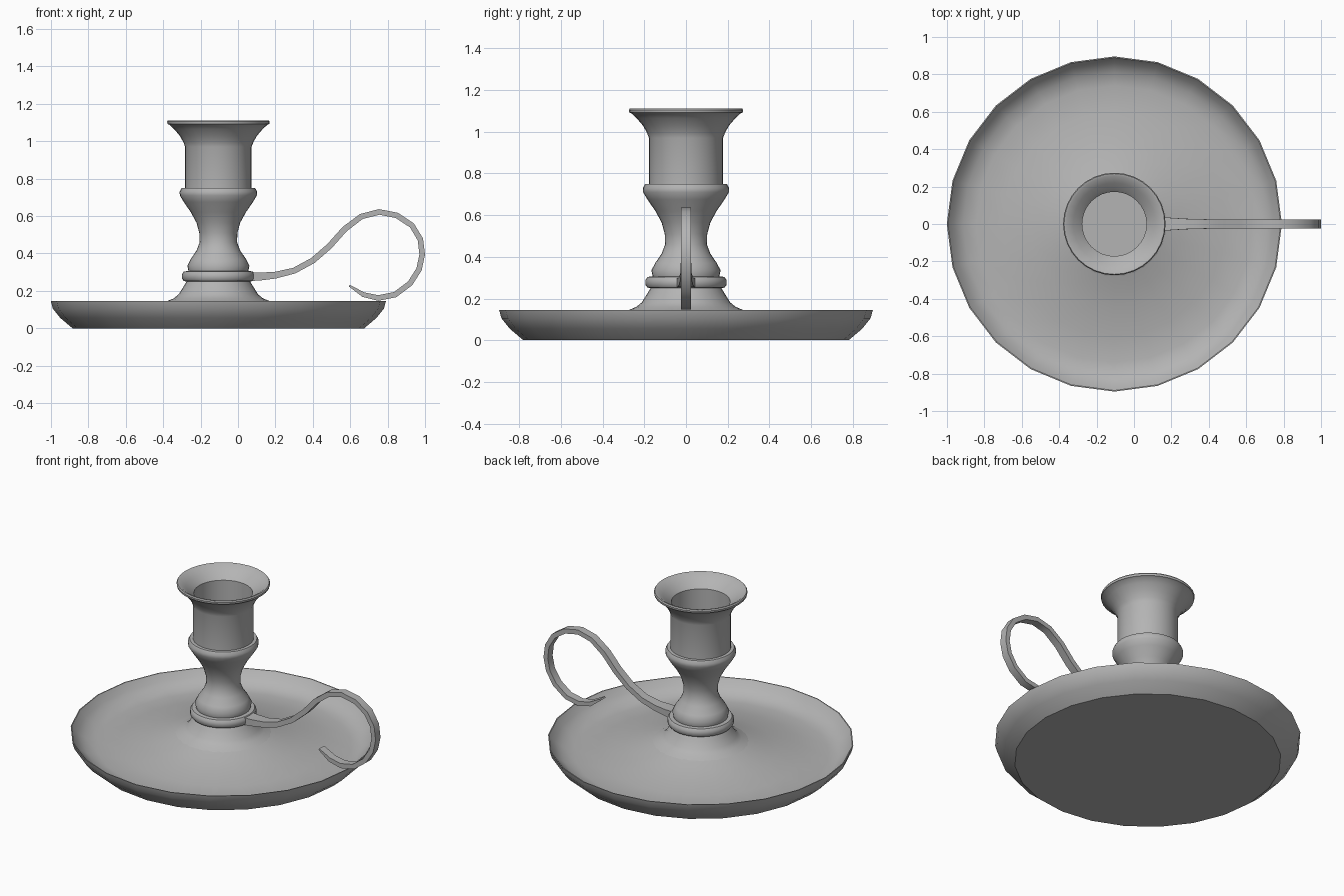
import bpy, bmesh
from math import sin, cos, pi, radians
from mathutils import Vector

CX = -0.105  # axis of the dish and column

# dark grey metal
metal = bpy.data.materials.new("grey_metal")
metal.diffuse_color = (0.455, 0.455, 0.455, 1)


def finish(name, bm):
    bmesh.ops.recalc_face_normals(bm, faces=bm.faces)
    me = bpy.data.meshes.new(name)
    bm.to_mesh(me)
    bm.free()
    me.materials.append(metal)
    ob = bpy.data.objects.new(name, me)
    bpy.context.collection.objects.link(ob)
    bpy.ops.object.select_all(action='DESELECT')
    ob.select_set(True)
    bpy.context.view_layer.objects.active = ob
    bpy.ops.object.shade_smooth_by_angle(angle=radians(40))
    return ob


def skin(bm, rings):
    # bridge consecutive closed rings and cap both ends
    n = len(rings[0])
    for a, b in zip(rings, rings[1:]):
        for i in range(n):
            j = (i + 1) % n
            bm.faces.new((a[i], a[j], b[j], b[i]))
    bm.faces.new(rings[0])
    bm.faces.new(rings[-1])


def lathe(name, profile, sides):
    bm = bmesh.new()
    rings = [[bm.verts.new((CX + r * cos(2 * pi * i / sides), r * sin(2 * pi * i / sides), z))
              for i in range(sides)] for r, z in profile]
    skin(bm, rings)
    return finish(name, bm)


# shallow dish, underside up over the rim and in to the centre
lathe("dish", [(0.78, 0), (0.845, 0.055), (0.885, 0.105), (0.896, 0.145),
               (0.89, 0.145), (0.86, 0.105), (0.81, 0.07), (0.74, 0.058),
               (0.6, 0.068), (0.45, 0.095), (0.36, 0.117), (0.28, 0.142),
               (0.24, 0.155), (0.12, 0.16)], 24)

# turned stem: foot, collar, waist and shoulder bead
lathe("stem", [(0.31, 0.125), (0.27, 0.147), (0.238, 0.16), (0.212, 0.182), (0.185, 0.225),
               (0.17, 0.25),
               (0.185, 0.253), (0.194, 0.265), (0.194, 0.29), (0.184, 0.304),
               (0.16, 0.306), (0.166, 0.335), (0.148, 0.37), (0.117, 0.415),
               (0.1, 0.46), (0.102, 0.51), (0.117, 0.565), (0.147, 0.62),
               (0.185, 0.675), (0.206, 0.71), (0.207, 0.73), (0.197, 0.749),
               (0.17, 0.75)], 32)

# candle socket with flared lip and hollow bore
lathe("candle_socket", [(0.178, 0.745), (0.178, 0.97), (0.187, 0.995), (0.207, 1.03),
                        (0.237, 1.065), (0.262, 1.088), (0.272, 1.092), (0.274, 1.105),
                        (0.269, 1.112), (0.257, 1.11), (0.22, 1.083), (0.19, 1.06),
                        (0.172, 1.042), (0.172, 0.79)], 32)

# curled ring handle: x, z, half thickness, half width
path = [(0.06, 0.276, .024, .045), (0.12, 0.277, .021, .04), (0.2, 0.284, .018, .033),
        (0.3, 0.308, .016, .027), (0.4, 0.362, .016, .025), (0.49, 0.44, .016, .025),
        (0.57, 0.53, .016, .025), (0.66, 0.598, .015, .025), (0.755, 0.622, .015, .025),
        (0.85, 0.603, .015, .025), (0.93, 0.55, .015, .025), (0.975, 0.475, .015, .025),
        (0.985, 0.395, .015, .025), (0.968, 0.315, .015, .025), (0.92, 0.24, .015, .025),
        (0.84, 0.18, .015, .025), (0.75, 0.162, .015, .025), (0.67, 0.18, .013, .025),
        (0.595, 0.228, .005, .025)]
bm = bmesh.new()
rings = []
for k, (x, z, t, w) in enumerate(path):
    a, b = path[max(k - 1, 0)], path[min(k + 1, len(path) - 1)]
    d = Vector((b[0] - a[0], b[1] - a[1])).normalized()
    rings.append([bm.verts.new((x - d.y * t * s, w * u, z + d.x * t * s))
                  for s, u in ((1, 1), (1, -1), (-1, -1), (-1, 1))])
skin(bm, rings)
finish("handle", bm)
